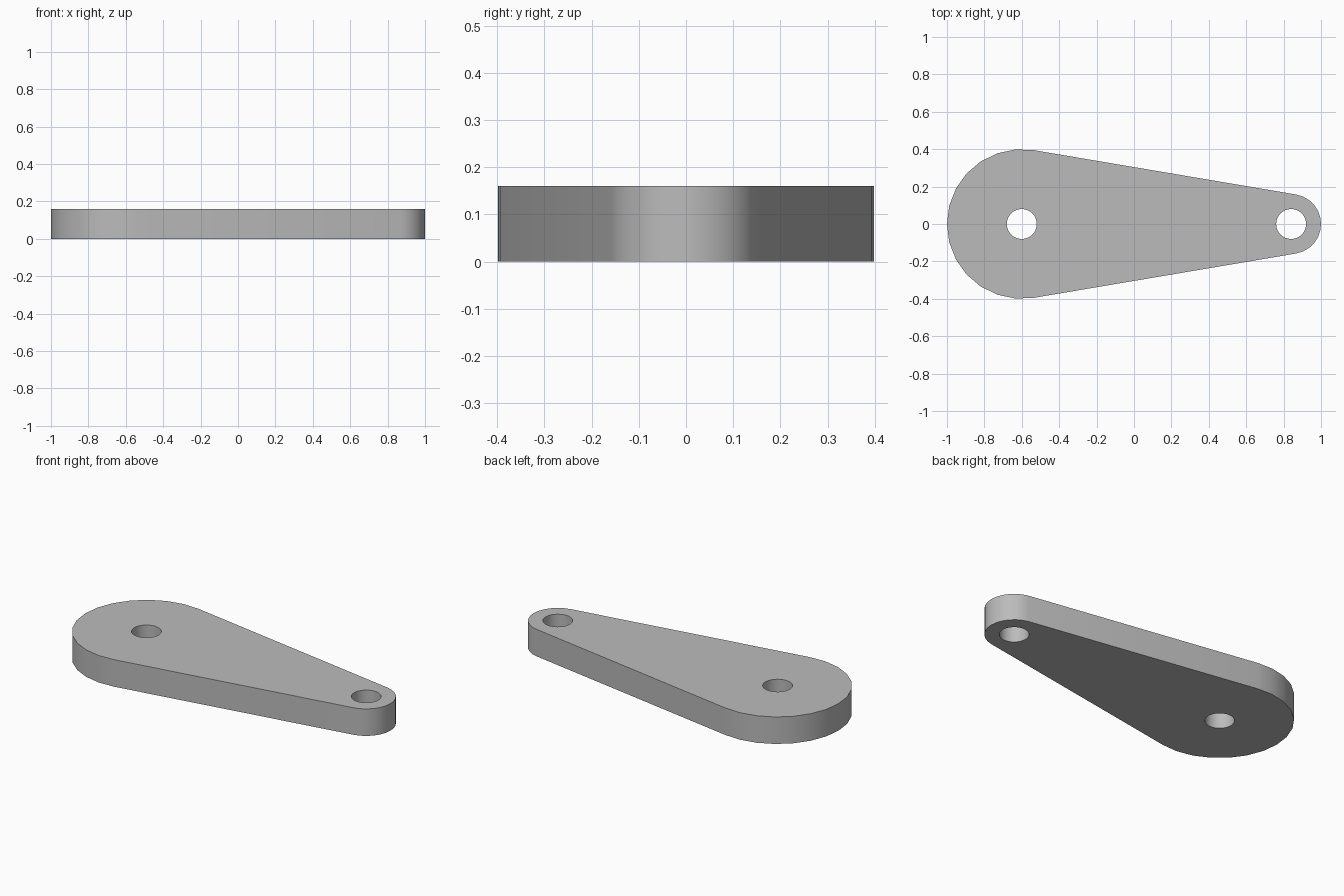
import bpy, bmesh, math

cube = bpy.data.objects.get("Cube")
if cube:
    bpy.data.objects.remove(cube, do_unlink=True)

THICKNESS = 0.16
BIG_X, BIG_R = -0.6, 0.4
SMALL_X, SMALL_R = 0.84, 0.16
HOLE_R = 0.08


def arc(cx, r, start, end, steps):
    """Points along an arc centred on the x axis, both ends included."""
    angles = [start + (end - start) * i / steps for i in range(steps + 1)]
    return [(cx + r * math.cos(a), r * math.sin(a)) for a in angles]


def add_loop(bm, points):
    verts = [bm.verts.new((x, y, 0)) for x, y in points]
    return [bm.edges.new((v, verts[(i + 1) % len(verts)])) for i, v in enumerate(verts)]


# Outline: two arcs joined by their common tangents
tangent = math.acos((BIG_R - SMALL_R) / (SMALL_X - BIG_X))
outline = arc(BIG_X, BIG_R, tangent, 2 * math.pi - tangent, 14)
outline += arc(SMALL_X, SMALL_R, -tangent, tangent, 12)

# Plate face with a round hole at each end
bm = bmesh.new()
edges = add_loop(bm, outline)
for cx in (BIG_X, SMALL_X):
    edges += add_loop(bm, arc(cx, HOLE_R, 0, 2 * math.pi, 32)[:-1])
bmesh.ops.triangle_fill(bm, edges=edges, use_beauty=True, use_dissolve=False, normal=(0, 0, 1))

# Extrude to full thickness
result = bmesh.ops.extrude_face_region(bm, geom=bm.faces[:], use_keep_orig=True)
top = [g for g in result["geom"] if isinstance(g, bmesh.types.BMVert)]
bmesh.ops.translate(bm, verts=top, vec=(0, 0, THICKNESS))
bmesh.ops.recalc_face_normals(bm, faces=bm.faces[:])

mesh = bpy.data.meshes.new("lever_arm")
bm.to_mesh(mesh)
bm.free()
lever = bpy.data.objects.new("lever_arm", mesh)
bpy.context.collection.objects.link(lever)

# Plain grey finish
grey = bpy.data.materials.new("light_grey")
grey.use_nodes = True
colour = (0.5, 0.5, 0.5, 1)
grey.diffuse_color = colour
grey.node_tree.nodes["Principled BSDF"].inputs["Base Color"].default_value = colour
mesh.materials.append(grey)

# Smooth rims with sharp cap edges
bpy.ops.object.select_all(action="DESELECT")
lever.select_set(True)
bpy.context.view_layer.objects.active = lever
bpy.ops.object.shade_smooth_by_angle(angle=math.radians(30))
